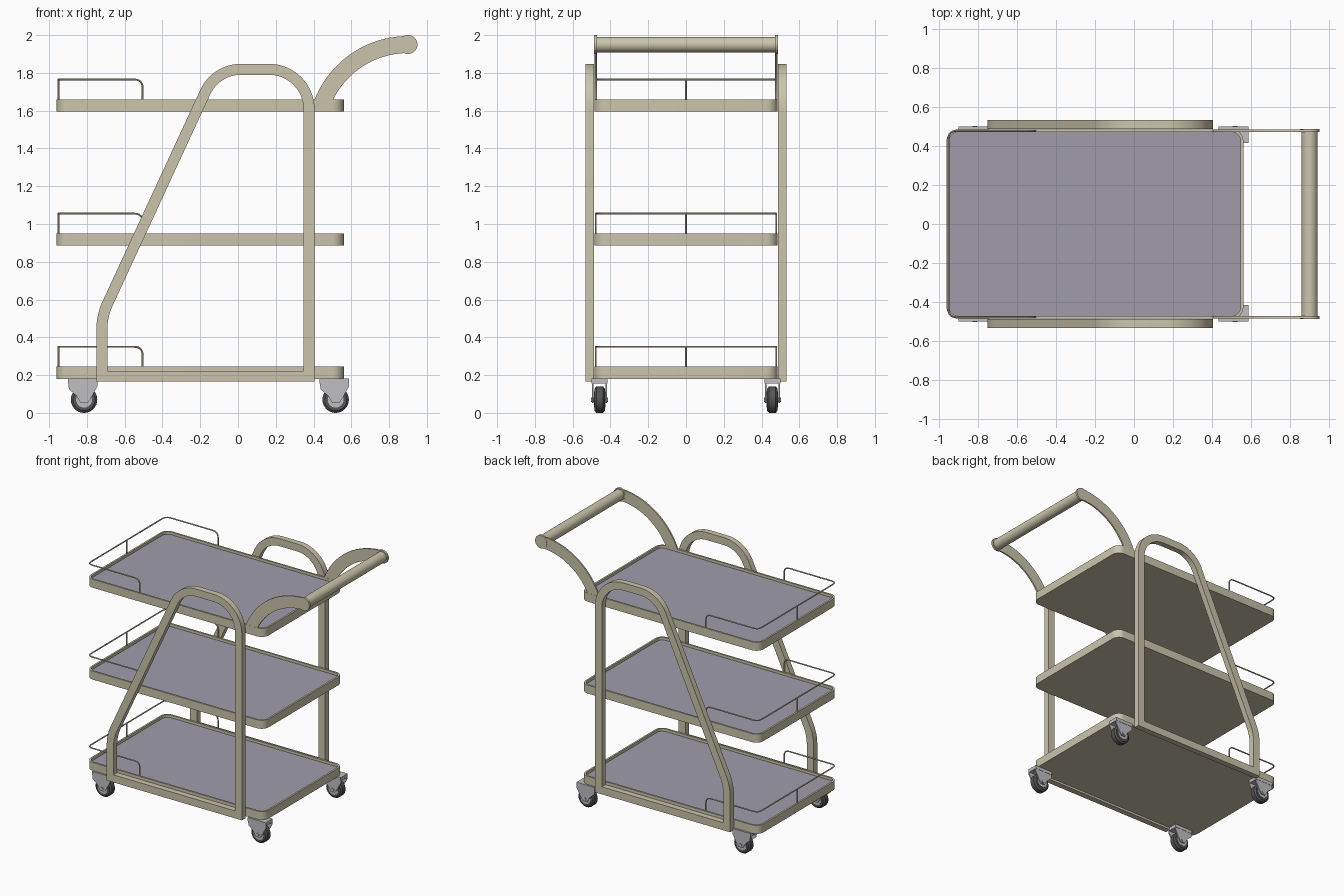
import bpy, bmesh
from math import sin, cos, pi, radians, atan2
from mathutils import Vector

if "Cube" in bpy.data.objects:
    bpy.data.objects.remove(bpy.data.objects["Cube"])


def material(name, r, g, b):
    m = bpy.data.materials.new(name)
    m.use_nodes = True
    m.diffuse_color = (r, g, b, 1)
    m.node_tree.nodes["Principled BSDF"].inputs["Base Color"].default_value = (r, g, b, 1)
    return m


BEIGE = material("beige paint", 0.60, 0.56, 0.41)
FLOOR = material("lilac grey panel", 0.35, 0.335, 0.41)
STEEL = material("light steel", 0.52, 0.52, 0.54)
TYRE = material("dark rubber", 0.09, 0.09, 0.09)


def finish(obj):
    bpy.ops.object.select_all(action="DESELECT")
    obj.select_set(True)
    bpy.context.view_layer.objects.active = obj
    bpy.ops.object.shade_smooth_by_angle(angle=radians(32))
    return obj


def loft(name, rings, mats, closed=False, last_mat=0):
    """Skin equal-length rings; cap the ends, or join last ring to first."""
    bm = bmesh.new()
    loops = [[bm.verts.new(p) for p in ring] for ring in rings]
    pairs = list(zip(loops, loops[1:]))
    if closed:
        pairs.append((loops[-1], loops[0]))
    for a, b in pairs:
        for i in range(len(a)):
            j = (i + 1) % len(a)
            bm.faces.new((a[i], a[j], b[j], b[i]))
    if not closed:
        bm.faces.new(loops[0])
        bm.faces.new(loops[-1]).material_index = last_mat
    bmesh.ops.recalc_face_normals(bm, faces=bm.faces)
    me = bpy.data.meshes.new(name)
    bm.to_mesh(me)
    bm.free()
    for m in mats:
        me.materials.append(m)
    obj = bpy.data.objects.new(name, me)
    bpy.context.collection.objects.link(obj)
    return finish(obj)


def arc(cx, cz, r, a0, a1, n=12):
    return [(cx + r * cos(a0 + (a1 - a0) * i / n), cz + r * sin(a0 + (a1 - a0) * i / n))
            for i in range(n + 1)]


def at_y(outline, y):
    return [(x, y, z) for x, z in outline]


def plate(name, outline, y0, y1, mat):
    return loft(name, [at_y(outline, y0), at_y(outline, y1)], [mat])


def lathe(name, x, z, profile, mat, n=32):
    """Round part about a y axis; profile is (y, radius) pairs."""
    circle = arc(0, 0, 1, 0, 2 * pi, n)[:-1]
    return loft(name, [[(x + r * c, y, z + r * s) for c, s in circle] for y, r in profile], [mat])


def wire(name, points, bend, radius):
    """Round rod through points with bent corners."""
    pts = [Vector(p) for p in points]
    path = [pts[0]]
    for a, b, c in zip(pts, pts[1:], pts[2:]):
        p, q = b + (a - b).normalized() * bend, b + (c - b).normalized() * bend
        for i in range(7):
            t = i / 6
            path.append(p * (1 - t) ** 2 + b * 2 * t * (1 - t) + q * t ** 2)
    path.append(pts[-1])
    cu = bpy.data.curves.new(name, "CURVE")
    cu.dimensions = "3D"
    cu.bevel_depth = radius
    cu.bevel_resolution = 2
    cu.use_fill_caps = True
    sp = cu.splines.new("POLY")
    sp.points.add(len(path) - 1)
    for sp_pt, p in zip(sp.points, path):
        sp_pt.co = (*p, 1)
    cu.materials.append(BEIGE)
    obj = bpy.data.objects.new(name, cu)
    bpy.context.collection.objects.link(obj)
    bpy.ops.object.select_all(action="DESELECT")
    obj.select_set(True)
    bpy.context.view_layer.objects.active = obj
    bpy.ops.object.convert(target="MESH")
    return finish(bpy.context.object)


# Trays with a raised lip, each with a wire guard rail
X0, X1, HALF = -0.96, 0.56, 0.485


def tray_ring(inset, z, r=0.06):
    ring = []
    r -= inset
    lo, hi, w = X0 + inset + r, X1 - inset - r, HALF - inset - r
    for k, (cx, cy) in enumerate([(hi, w), (lo, w), (lo, -w), (hi, -w)]):
        ring += arc(cx, cy, r, k * pi / 2, (k + 1) * pi / 2, 8)
    return [(x, y, z) for x, y in ring]


for label, base in (("bottom", 0.18), ("middle", 0.885), ("top", 1.595)):
    top = base + 0.065
    loft(label + "_tray", [tray_ring(0, base), tray_ring(0, top), tray_ring(0.014, top),
                           tray_ring(0.014, top - 0.02)], [BEIGE, FLOOR], last_mat=1)
    rail, y, back, front = top + 0.105, 0.478, -0.951, -0.505
    wire(label + "_guard_rail", [(front, y, top - 0.01), (front, y, rail), (back, y, rail),
                                 (back, -y, rail), (front, -y, rail), (front, -y, top - 0.01)],
         0.045, 0.005)
    wire(label + "_guard_post", [(back, 0, top - 0.01), (back, 0, rail)], 0.01, 0.005)

# Side frames: one closed bent bar on each side
SLOPE = pi - atan2(0.42, 0.907)


def frame_outline(d):
    return ([(-0.75 + d, 0.165 + d)]
            + arc(-0.39, 0.44, 0.36 - d, pi, SLOPE)
            + arc(0.015, 1.612, 0.236 - d, SLOPE, pi / 2)
            + arc(0.165, 1.608, 0.24 - d, pi / 2, 0, 16)
            + [(0.405 - d, 0.165 + d)])


for side, s in (("left", 1), ("right", -1)):
    inner, outer = 0.487 * s, 0.532 * s
    big, small = frame_outline(0), frame_outline(0.058)
    loft(("back" if s > 0 else "front") + "_side_frame",
         [at_y(big, inner), at_y(big, outer), at_y(small, outer), at_y(small, inner)],
         [BEIGE], closed=True)

    # Curved handle arms with round ends
    end = radians(162)
    arm = arc(0.9, 1.463, 0.532, pi / 2, end, 20) + arc(0.9, 1.463, 0.442, end, pi / 2, 20)
    name = "back" if s > 0 else "front"
    plate(name + "_handle_arm", arm, 0.472 * s, 0.484 * s, BEIGE)
    lathe(name + "_handle_end", 0.9, 1.95, [(0.47 * s, 0.05), (0.486 * s, 0.05)], BEIGE)

lathe("handle_grip", 0.9, 1.95, [(-0.475, 0.041), (0.475, 0.041)], BEIGE)

# Casters
CHEEK = [(-0.085, 0.175), (0.07, 0.175), (0.07, 0.14), (0.035, 0.075), (0.018, 0.052),
         (-0.018, 0.052), (-0.04, 0.09), (-0.08, 0.125)]
for xname, x in (("left", 0.517), ("right", -0.815)):
    for yname, y in (("back", 0.457), ("front", -0.457)):
        name = xname + "_" + yname + "_caster_"
        lathe(name + "tyre", x, 0.07, [(y - 0.028, 0.045), (y - 0.028, 0.058), (y - 0.018, 0.07),
                                       (y + 0.018, 0.07), (y + 0.028, 0.058), (y + 0.028, 0.045)], TYRE)
        lathe(name + "hub", x, 0.07, [(y - 0.031, 0.042), (y + 0.031, 0.042)], STEEL)
        lathe(name + "axle", x, 0.07, [(y - 0.045, 0.012), (y + 0.045, 0.012)], STEEL, 12)
        outline = [(x + px, pz) for px, pz in CHEEK]
        for tag, off in (("inner", -0.036), ("outer", 0.036)):
            plate(name + tag + "_fork", outline, y + off - 0.004, y + off + 0.004, STEEL)
        crown = [(x - 0.085, 0.155), (x + 0.07, 0.155), (x + 0.07, 0.182), (x - 0.085, 0.182)]
        plate(name + "crown", crown, y - 0.042, y + 0.042, STEEL)
